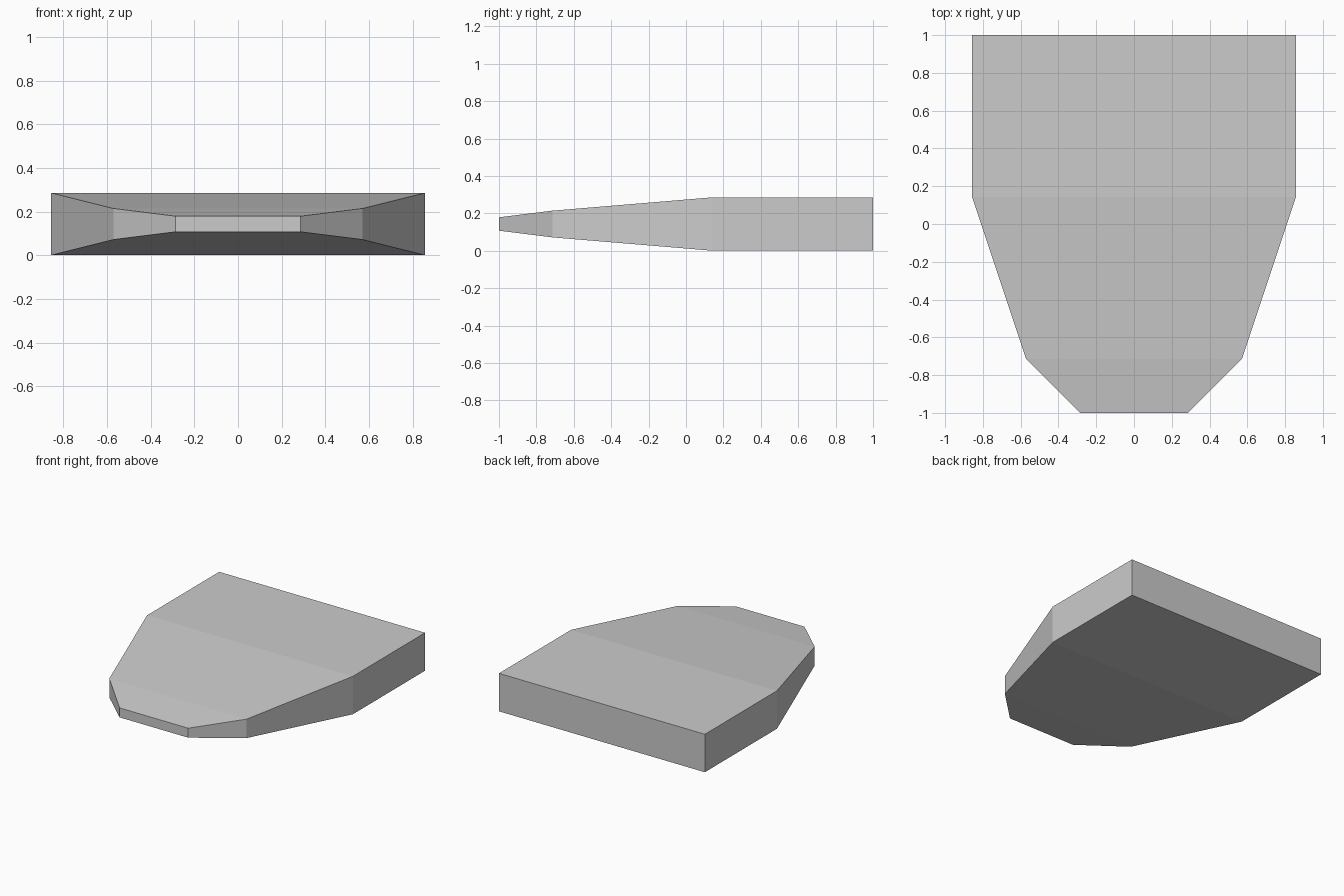
import bpy
import bmesh

if "Cube" in bpy.data.objects:
    bpy.data.objects.remove(bpy.data.objects["Cube"])

MID_Z = 1 / 7

# Rectangular cross-sections along y: (y, half width, half height)
SECTIONS = [
    (1.0, 6 / 7, 1 / 7),
    (1 / 7, 6 / 7, 1 / 7),
    (-5 / 7, 4 / 7, 1 / 14),
    (-1.0, 2 / 7, 1 / 28),
]


def loft_sections(name, sections):
    bm = bmesh.new()
    rings = [
        [bm.verts.new((sx * w, y, MID_Z + sz * h))
         for sx, sz in ((-1, -1), (1, -1), (1, 1), (-1, 1))]
        for y, w, h in sections
    ]
    for a, b in zip(rings, rings[1:]):
        for i in range(4):
            j = (i + 1) % 4
            bm.faces.new((a[i], a[j], b[j], b[i]))
    bm.faces.new(rings[0])
    bm.faces.new(rings[-1])
    bmesh.ops.recalc_face_normals(bm, faces=bm.faces)
    mesh = bpy.data.meshes.new(name)
    bm.to_mesh(mesh)
    bm.free()
    obj = bpy.data.objects.new(name, mesh)
    bpy.context.collection.objects.link(obj)
    return obj


# Flat slab tapering to a blunt nose
loft_sections("tapered_slab", SECTIONS)
